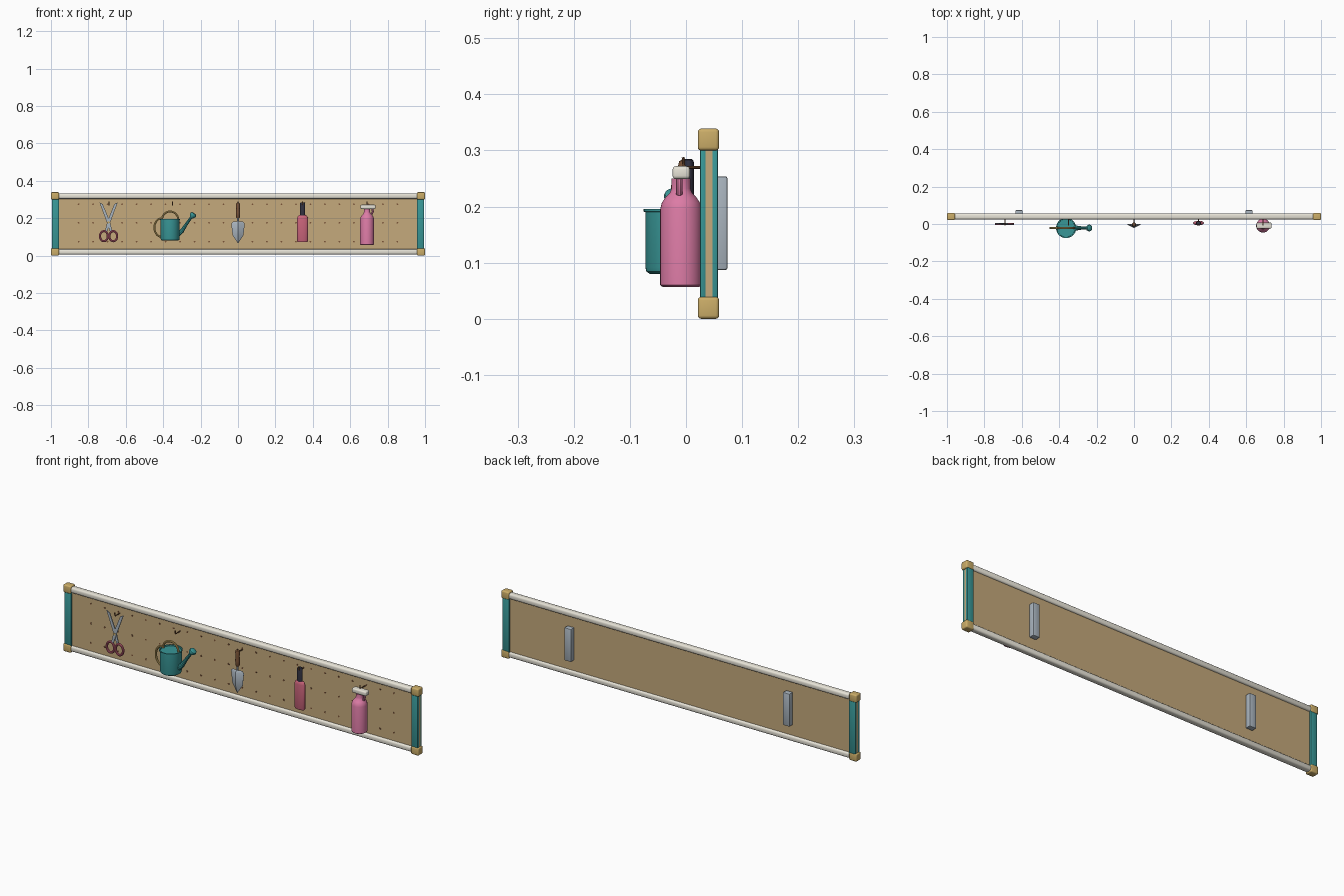
import bpy, bmesh, math
from mathutils import Vector, Matrix

if "Cube" in bpy.data.objects:
    bpy.data.objects.remove(bpy.data.objects["Cube"])

COL = {"board": (0.56, 0.40, 0.20), "gold": (0.60, 0.42, 0.14), "cream": (0.80, 0.77, 0.68),
       "teal": (0.04, 0.31, 0.31), "rose": (0.60, 0.13, 0.20), "pink": (0.72, 0.20, 0.38),
       "steel": (0.40, 0.46, 0.52), "wood": (0.20, 0.09, 0.04), "dark": (0.03, 0.03, 0.05)}
MATS = {}
for key, rgb in COL.items():
    MATS[key] = bpy.data.materials.new(key)
    MATS[key].diffuse_color = (*rgb, 1)


def finish(ob, col):
    ob.data.materials.append(MATS[col])
    bpy.ops.object.select_all(action='DESELECT')
    ob.select_set(True)
    bpy.context.view_layer.objects.active = ob
    if ob.type == 'CURVE':
        bpy.ops.object.convert(target='MESH')
    bpy.ops.object.shade_smooth_by_angle(angle=math.radians(35))
    return bpy.context.object


def from_bm(name, bm, col):
    bmesh.ops.recalc_face_normals(bm, faces=bm.faces)
    me = bpy.data.meshes.new(name)
    bm.to_mesh(me)
    bm.free()
    ob = bpy.data.objects.new(name, me)
    bpy.context.collection.objects.link(ob)
    return finish(ob, col)


def box(name, lo, hi, col, bevel=0.0, seg=3):
    lo, hi = Vector(lo), Vector(hi)
    bm = bmesh.new()
    bmesh.ops.create_cube(bm, size=1)
    bmesh.ops.scale(bm, vec=hi - lo, verts=bm.verts)
    bmesh.ops.translate(bm, vec=(lo + hi) / 2, verts=bm.verts)
    if bevel:
        bmesh.ops.bevel(bm, geom=bm.edges[:], offset=bevel, segments=seg, profile=0.5, affect='EDGES')
    return from_bm(name, bm, col)


def lathe(name, profile, loc, col, direction=(0, 0, 1), sy=1.0, n=32):
    """Capped rings of (radius, height) turned about an axis."""
    bm = bmesh.new()
    rings = [[bm.verts.new((r * math.cos(2 * math.pi * i / n), sy * r * math.sin(2 * math.pi * i / n), h))
              for i in range(n)] for r, h in profile]
    for a, b in zip(rings, rings[1:]):
        for i in range(n):
            bm.faces.new((a[i], a[(i + 1) % n], b[(i + 1) % n], b[i]))
    bm.faces.new(rings[0])
    bm.faces.new(rings[-1])
    rot = Vector((0, 0, 1)).rotation_difference(Vector(direction)).to_matrix().to_4x4()
    bm.transform(Matrix.Translation(loc) @ rot)
    return from_bm(name, bm, col)


def tube(name, pts, r, col, cyclic=False, radii=None):
    cu = bpy.data.curves.new(name, 'CURVE')
    cu.dimensions = '3D'
    cu.bevel_depth, cu.bevel_resolution, cu.use_fill_caps = r, 3, True
    sp = cu.splines.new('POLY')
    sp.points.add(len(pts) - 1)
    for i, p in enumerate(pts):
        sp.points[i].co = (*p, 1)
        sp.points[i].radius = radii[i] if radii else 1
    sp.use_cyclic_u = cyclic
    ob = bpy.data.objects.new(name, cu)
    bpy.context.collection.objects.link(ob)
    return finish(ob, col)


def arc(cx, y, cz, rx, rz, a0, a1, n=20):
    return [(cx + rx * math.cos(math.radians(a0 + (a1 - a0) * i / n)), y,
             cz + rz * math.sin(math.radians(a0 + (a1 - a0) * i / n))) for i in range(n + 1)]


def plate(name, outline, y0, y1, col):
    """Flat x-z outline given a thickness along y."""
    bm = bmesh.new()
    f = bm.faces.new([bm.verts.new((x, y0, z)) for x, z in outline])
    ext = bmesh.ops.extrude_face_region(bm, geom=[f])
    bmesh.ops.translate(bm, vec=(0, y1 - y0, 0),
                        verts=[v for v in ext["geom"] if isinstance(v, bmesh.types.BMVert)])
    return from_bm(name, bm, col)


# Frame: board, rails, posts, corner caps, wall brackets
box("pegboard", (-0.993, 0.035, 0.02), (0.993, 0.047, 0.32), "board")
for tag, z in (("bottom", 0.006), ("top", 0.304)):
    box(tag + "_rail", (-0.97, 0.025, z), (0.97, 0.056, z + 0.028), "cream", 0.009)
for tag, s in (("left", -1), ("right", 1)):
    x0, x1 = sorted((s * 0.957, s * 0.994))
    for side, y in (("front", 0.025), ("back", 0.0465)):
        box(f"{tag}_post_{side}", (x0, y, 0.03), (x1, y + 0.0105, 0.31), "teal", 0.003, 2)
    c0, c1 = sorted((s * 0.957, s * 1.0))
    for end, z in (("bottom", 0), ("top", 0.3)):
        box(f"{tag}_{end}_corner", (c0, 0.021, z), (c1, 0.059, z + 0.039), "gold", 0.006)
    box(tag + "_wall_bracket", (s * 0.615 - 0.019, 0.045, 0.087), (s * 0.615 + 0.019, 0.074, 0.254),
        "steel", 0.004, 2)

# Peg holes as thin dark discs
bm = bmesh.new()
for i in range(-11, 12):
    for z in (0.075, 0.175, 0.275):
        bmesh.ops.create_cone(bm, cap_ends=True, segments=12, radius1=0.0045, radius2=0.0045, depth=0.002,
                              matrix=Matrix.Translation((i * 0.0775, 0.0348, z)) @ Matrix.Rotation(math.pi / 2, 4, 'X'))
from_bm("peg_holes", bm, "wood")

# Hooks
for i, x in enumerate((-0.69, -0.35, 0.0, 0.345, 0.69)):
    tube(f"hook_{i + 1}", [(x, 0.037, 0.27), (x, 0.0, 0.27), (x, -0.004, 0.273), (x, -0.005, 0.288)],
         0.0028, "wood")

# Scissors: two mirrored blades and ring handles
cx = -0.692
for tag, s, y in (("a", 1, -0.003), ("b", -1, 0.001)):
    plate("scissor_blade_" + tag, [(cx + s * x, z) for x, z in
          ((-0.019, 0.133), (-0.008, 0.128), (0.012, 0.185), (0.049, 0.285), (0.031, 0.275), (-0.006, 0.185))],
          y, y + 0.004, "steel")
    tube("scissor_ring_" + tag, arc(cx + s * 0.025, 0, 0.104, 0.021, 0.027, 0, 342, 19), 0.006, "rose", True)
lathe("scissor_pivot", [(0.006, -0.005), (0.006, 0.006)], (cx, 0, 0.178), "gold", (0, -1, 0), n=16)

# Watering can
wx, wy = -0.363, -0.0215
lathe("can_body", [(0.043, 0.08), (0.049, 0.084), (0.051, 0.092), (0.051, 0.19), (0.054, 0.191), (0.054, 0.196),
                   (0.049, 0.196), (0.048, 0.19)], (wx, wy, 0), "teal", n=40)
tube("can_top_handle", arc(wx, wy, 0.193, 0.043, 0.043, 0, 180), 0.0055, "gold")
tube("can_side_handle", arc(wx - 0.047, wy, 0.15, 0.037, 0.049, 90, 270), 0.0055, "gold")
tube("can_spout", [(wx + 0.04, wy, 0.112), (wx + 0.062, wy, 0.13), (wx + 0.085, wy, 0.165), (wx + 0.117, wy, 0.21)],
     0.01, "teal", radii=[1.4, 1.2, 0.85, 0.7])
lathe("can_rose", [(0.008, -0.016), (0.016, -0.004), (0.018, 0.004), (0.016, 0.01), (0.009, 0.014)],
      (wx + 0.121, wy, 0.215), "teal", (0.6, 0, 0.8), n=24)

# Trowel: folded blade with centre ridge, neck, handle
bm = bmesh.new()
rows = [(0.026, 0.183, -0.012), (0.036, 0.172, -0.022), (0.029, 0.108, -0.02)]
left = [bm.verts.new((-w, -0.004, z)) for w, z, y in rows]
mid = [bm.verts.new((0, y, z)) for w, z, y in rows]
right = [bm.verts.new((w, -0.004, z)) for w, z, y in rows]
tip = bm.verts.new((0, -0.006, 0.065))
for a, b in ((left, mid), (mid, right)):
    for i in (0, 1):
        bm.faces.new((a[i], b[i], b[i + 1], a[i + 1]))
    bm.faces.new((a[2], b[2], tip))
bmesh.ops.recalc_face_normals(bm, faces=bm.faces)
bmesh.ops.solidify(bm, geom=bm.faces[:], thickness=0.004)
from_bm("trowel_blade", bm, "steel")
tube("trowel_neck", [(0, -0.009, 0.165), (0, -0.005, 0.185), (0, -0.003, 0.22)], 0.005, "steel")
lathe("trowel_handle", [(0.007, 0.2), (0.01, 0.206), (0.0115, 0.23), (0.0095, 0.25), (0.0115, 0.272), (0.009, 0.281),
                        (0.004, 0.284)], (0, -0.003, 0), "wood", n=24)

# Sheathed hand tool
lathe("tool_sheath", [(0.025, 0.072), (0.029, 0.077), (0.029, 0.2), (0.025, 0.211), (0.017, 0.216)],
      (0.345, 0.005, 0), "rose", sy=0.42)
lathe("tool_grip", [(0.014, 0.21), (0.014, 0.278), (0.012, 0.283), (0.007, 0.285)],
      (0.345, 0.005, 0), "dark", sy=0.65, n=24)

# Spray bottle
bx, by = 0.69, -0.009
lathe("bottle_body", [(0.033, 0.057), (0.037, 0.06), (0.037, 0.195), (0.034, 0.207), (0.028, 0.216), (0.02, 0.224),
                      (0.017, 0.232), (0.017, 0.25)], (bx, by, 0), "pink", n=40)
box("spray_head", (0.655, by - 0.015, 0.249), (0.736, by + 0.016, 0.272), "cream", 0.006)
tube("spray_trigger", [(0.718, by - 0.003, 0.252), (0.721, by - 0.003, 0.237), (0.715, by - 0.003, 0.222)],
     0.006, "pink")

for m in bpy.data.materials:
    if m.users and not m.is_grease_pencil:
        m.use_nodes = True
        m.node_tree.nodes["Principled BSDF"].inputs["Base Color"].default_value = m.diffuse_color
